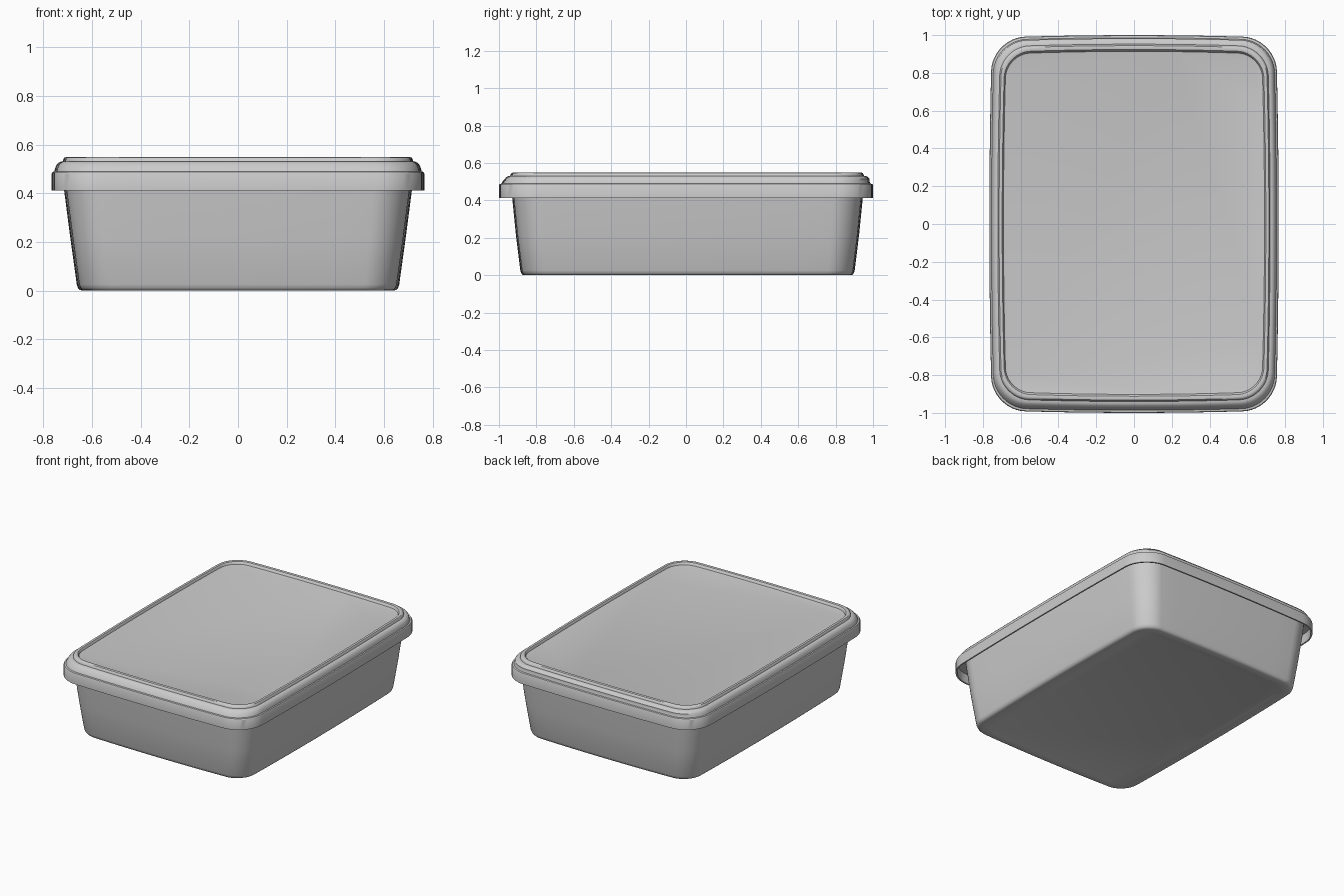
import bpy, bmesh, math

CORNER, SIDE = 12, 10  # segments per corner and per straight side


def ring(hx, hy, r, cy=0.0, bulge=0.014):
    """Rounded rectangle outline whose sides bow out slightly."""
    pts = []
    corners = [(hx - r, hy - r), (r - hx, hy - r), (r - hx, r - hy), (hx - r, r - hy)]
    for i, (cx, c_y) in enumerate(corners):
        for k in range(CORNER + 1):
            a = math.pi / 2 * (i + k / CORNER)
            pts.append((cx + r * math.cos(a), c_y + r * math.sin(a)))
        # subdivide the straight side up to the next corner
        nx, ny = corners[(i + 1) % 4]
        a = math.pi / 2 * (i + 1)
        dx, dy = r * math.cos(a), r * math.sin(a)
        for k in range(1, SIDE):
            t = k / SIDE
            pts.append((cx + (nx - cx) * t + dx, c_y + (ny - c_y) * t + dy))
    return [(x - bulge * x / hx * (y / hy) ** 2,
             y - bulge * y / hy * (x / hx) ** 2 + cy) for x, y in pts]


def loft(name, sections, angle=35):
    """Skin through sections (hx, hy, radius, z, centre y), capping both ends."""
    bm = bmesh.new()
    loops = [[bm.verts.new((x, y, z)) for x, y in ring(hx, hy, r, cy)]
             for hx, hy, r, z, cy in sections]
    n = len(loops[0])
    for a, b in zip(loops, loops[1:]):
        for i in range(n):
            j = (i + 1) % n
            bm.faces.new((a[i], a[j], b[j], b[i]))
    bm.faces.new(loops[0][::-1])
    bm.faces.new(loops[-1])
    bmesh.ops.recalc_face_normals(bm, faces=bm.faces)
    mesh = bpy.data.meshes.new(name)
    bm.to_mesh(mesh)
    bm.free()
    obj = bpy.data.objects.new(name, mesh)
    bpy.context.collection.objects.link(obj)
    bpy.ops.object.select_all(action='DESELECT')
    obj.select_set(True)
    bpy.context.view_layer.objects.active = obj
    bpy.ops.object.shade_smooth_by_angle(angle=math.radians(angle))
    return obj


# Tapered tub: recessed base, rounded foot, outer wall, rim, hollow inside
C = 0.008
loft("tub", [
    (0.580, 0.815, 0.10, 0.006, C),
    (0.595, 0.830, 0.10, 0.000, C),
    (0.640, 0.872, 0.12, 0.000, C),
    (0.650, 0.882, 0.125, 0.003, C),
    (0.658, 0.889, 0.13, 0.011, C),
    (0.663, 0.894, 0.13, 0.026, C),
    (0.690, 0.918, 0.14, 0.220, C),
    (0.716, 0.938, 0.15, 0.420, C),
    (0.720, 0.942, 0.15, 0.470, C),
    (0.708, 0.930, 0.14, 0.470, C),
    (0.704, 0.926, 0.14, 0.420, C),
    (0.650, 0.880, 0.12, 0.030, C),
    (0.630, 0.860, 0.11, 0.015, C),
])

# Lid: underside, hanging skirt, step, rounded shoulder, raised bead, sunken panel
L = 0.006
loft("lid", [
    (0.725, 0.950, 0.15, 0.475, L),
    (0.753, 0.986, 0.17, 0.475, 0),
    (0.756, 0.990, 0.17, 0.412, 0),
    (0.766, 1.000, 0.18, 0.412, 0),
    (0.766, 1.000, 0.18, 0.482, 0),
    (0.763, 0.997, 0.18, 0.488, 0),
    (0.755, 0.986, 0.175, 0.490, 0),
    (0.753, 0.982, 0.175, 0.500, 0),
    (0.748, 0.976, 0.17, 0.514, L),
    (0.740, 0.967, 0.165, 0.525, L),
    (0.730, 0.957, 0.16, 0.530, L),
    (0.721, 0.946, 0.155, 0.531, L),
    (0.718, 0.943, 0.15, 0.541, L),
    (0.714, 0.938, 0.15, 0.547, L),
    (0.706, 0.930, 0.145, 0.549, L),
    (0.698, 0.918, 0.14, 0.547, L),
    (0.694, 0.912, 0.135, 0.541, L),
    (0.691, 0.908, 0.13, 0.531, L),
    (0.684, 0.900, 0.125, 0.529, L),
])
